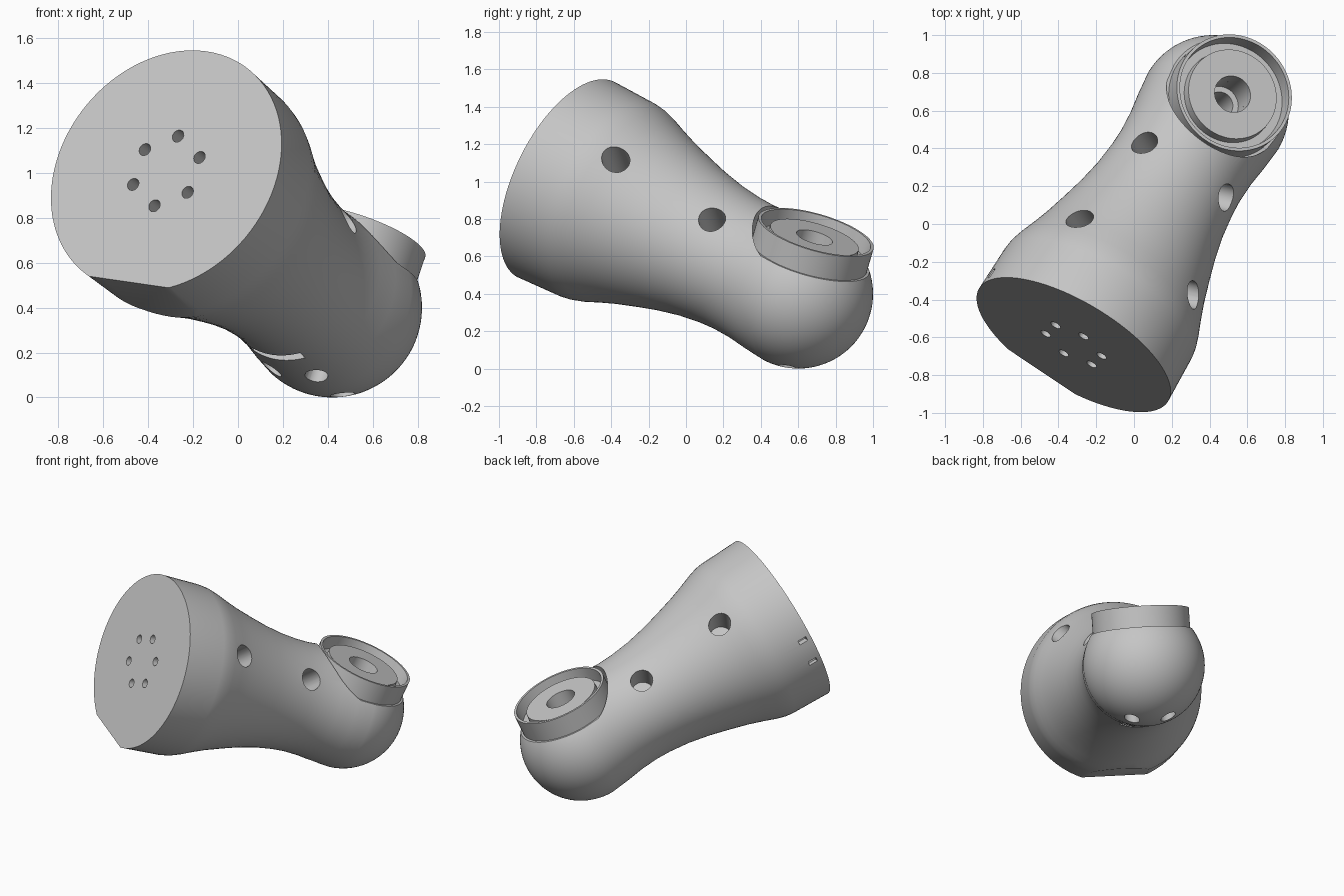
import bpy, bmesh
from math import pi, sin, cos
from mathutils import Matrix, Vector

cube = bpy.data.objects.get("Cube")
if cube:
    bpy.data.objects.remove(cube)

# Local frame: origin at the ball centre, Y along the limb, Z along the socket
ball = Vector((0.42, 0.60, 0.40))
length, ball_r = 1.567, 0.40
along = Vector((0.472, 0.791, -0.389)).normalized()
up = Vector((0.309, 0.265, 0.913))
up = (up - along * up.dot(along)).normalized()
side = along.cross(up)
frame = Matrix((side, along, up)).transposed().to_4x4()
frame.translation = ball

grey = bpy.data.materials.new("warm_grey")
grey.use_nodes = True
colour = (0.56, 0.56, 0.56, 1)
grey.diffuse_color = colour
grey.node_tree.nodes["Principled BSDF"].inputs["Base Color"].default_value = colour


def make_object(name, bm):
    bmesh.ops.recalc_face_normals(bm, faces=bm.faces)
    mesh = bpy.data.meshes.new(name)
    bm.to_mesh(mesh)
    bm.free()
    mesh.materials.append(grey)
    obj = bpy.data.objects.new(name, mesh)
    bpy.context.collection.objects.link(obj)
    return obj


def lathe(name, points, axis, closed=False, steps=96):
    """Spin a profile of 3D points around an axis through the origin."""
    bm = bmesh.new()
    verts = [bm.verts.new(p) for p in points]
    edges = [bm.edges.new(pair) for pair in zip(verts, verts[1:])]
    if closed:
        edges.append(bm.edges.new((verts[-1], verts[0])))
    bmesh.ops.spin(bm, geom=verts + edges, cent=(0, 0, 0), axis=axis,
                   angle=2 * pi, steps=steps)
    bmesh.ops.remove_doubles(bm, verts=bm.verts, dist=0.0005)
    bmesh.ops.dissolve_degenerate(bm, edges=bm.edges, dist=0.0001)
    return make_object(name, bm)


def cut(target, bm):
    """Subtract a closed bmesh from the target."""
    cutter = make_object("cutter", bm)
    cutter.hide_render = True
    mod = target.modifiers.new("cut", 'BOOLEAN')
    mod.operation, mod.solver, mod.object = 'DIFFERENCE', 'EXACT', cutter
    bpy.context.view_layer.objects.active = target
    bpy.ops.object.modifier_apply(modifier=mod.name)
    bpy.data.objects.remove(cutter)


def drill(target, start, end, radius, segments=32):
    start, end = Vector(start), Vector(end)
    axis = end - start
    turn = axis.to_track_quat('Z', 'Y').to_matrix().to_4x4()
    bm = bmesh.new()
    bmesh.ops.create_cone(bm, cap_ends=True, segments=segments, radius1=radius,
                          radius2=radius, depth=axis.length,
                          matrix=Matrix.Translation((start + end) / 2) @ turn)
    cut(target, bm)


def mill(target, centre, size):
    bm = bmesh.new()
    bmesh.ops.create_cube(bm, size=1, matrix=Matrix.Translation(centre)
                          @ Matrix.Diagonal((*size, 1)))
    cut(target, bm)


# Limb body: flat end, short collar, waisted neck and ball end
outline = [(0, 0), (0.583, 0), (0.574, 0.27), (0.567, 0.32), (0.549, 0.38),
           (0.519, 0.46), (0.485, 0.56), (0.448, 0.69), (0.414, 0.82),
           (0.386, 0.96), (0.370, 1.10), (0.366, 1.20), (0.372, 1.32),
           (0.388, 1.44)]
profile = [(r, t - length, 0) for r, t in outline]
profile += [(ball_r * cos(i * pi / 40), ball_r * sin(i * pi / 40), 0)
            for i in range(20)] + [(0, ball_r, 0)]
body = lathe("limb_body", profile, (0, 1, 0))

# Flat on the collar underside
mill(body, (0, -length, -1.042), (2, 1.6, 1))
# Socket seat and stepped bore
drill(body, (0, 0, 0.22), (0, 0, 0.9), 0.338, 96)
drill(body, (0, 0, 0.12), (0, 0, 0.5), 0.10, 48)
drill(body, (0, 0, -0.05), (0, 0, 0.3), 0.07, 48)

# Large radial screw holes on both upper flanks
for sx in (-1, 1):
    for t, r in ((0.466, 0.51), (1.08, 0.38)):
        y = t - length
        deep, out = (r - 0.22) * 0.707, (r + 0.2) * 0.707
        drill(body, (sx * deep, y, deep), (sx * out, y, out), 0.073)

# Ring of six small holes in the flat end
for i in range(6):
    x, z = 0.17 * sin(i * pi / 3), 0.17 * cos(i * pi / 3)
    drill(body, (x, -length - 0.1, z), (x, -length + 0.12, z), 0.029, 24)

# Four holes under the ball and a slot under the neck
for sx in (-1, 1):
    for sy in (-1, 1):
        drill(body, (0.12 * sx, 0.12 * sy, -0.6),
              (0.12 * sx, 0.12 * sy, -0.22), 0.05, 24)
mill(body, (0, -0.30, -0.36), (0.28, 0.05, 0.16))

# Two small slots at the collar rim
for z in (0.05, -0.12):
    mill(body, (-0.58, 0.06 - length, z), (0.1, 0.06, 0.03))

# Socket cup: thin rim, groove and raised bored floor
ring = [(0.10, 0.20), (0.32, 0.20), (0.32, 0.36), (0.303, 0.36),
        (0.295, 0.27), (0.25, 0.27), (0.245, 0.33), (0.10, 0.33)]
cup = lathe("socket_cup", [(r, 0, z) for r, z in ring], (0, 0, 1), closed=True)

# Place in the world and shade
for obj in (body, cup):
    obj.data.transform(frame)
    bpy.ops.object.select_all(action='DESELECT')
    obj.select_set(True)
    bpy.context.view_layer.objects.active = obj
    bpy.ops.object.shade_smooth_by_angle(angle=0.5)
